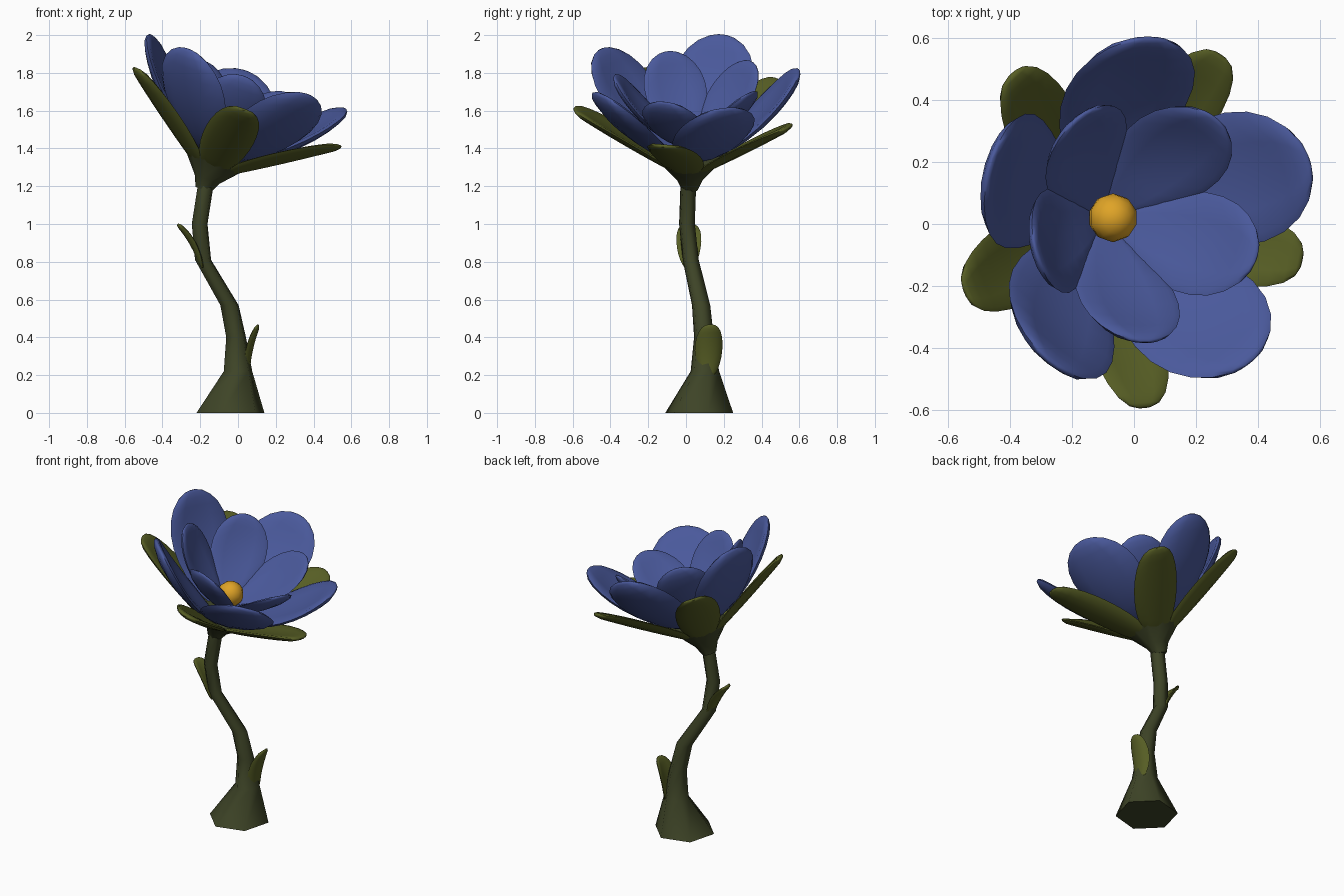
import bpy, bmesh, math
from mathutils import Vector, Matrix

cube = bpy.data.objects.get("Cube")
if cube:
    bpy.data.objects.remove(cube, do_unlink=True)


def material(name, rgb):
    m = bpy.data.materials.new(name)
    m.use_nodes = True
    m.diffuse_color = (*rgb, 1)
    m.node_tree.nodes["Principled BSDF"].inputs["Base Color"].default_value = (*rgb, 1)
    return m


BLUE = material("petal blue", (0.068, 0.1, 0.33))
OLIVE = material("leaf olive", (0.095, 0.112, 0.018))
DARK = material("stem green", (0.048, 0.058, 0.02))
GOLD = material("centre gold", (0.74, 0.37, 0.02))


def finish(bm, name, mat, angle=60):
    bmesh.ops.recalc_face_normals(bm, faces=bm.faces)
    mesh = bpy.data.meshes.new(name)
    bm.to_mesh(mesh)
    bm.free()
    mesh.materials.append(mat)
    ob = bpy.data.objects.new(name, mesh)
    bpy.context.collection.objects.link(ob)
    bpy.ops.object.select_all(action='DESELECT')
    ob.select_set(True)
    bpy.context.view_layer.objects.active = ob
    bpy.ops.object.shade_smooth_by_angle(angle=math.radians(angle))
    return ob


def loft(rings, name, mat, angle=60):
    """Skin a list of closed rings and cap both ends."""
    bm = bmesh.new()
    loops = [[bm.verts.new(p) for p in ring] for ring in rings]
    n = len(loops[0])
    for a, b in zip(loops, loops[1:]):
        for i in range(n):
            bm.faces.new((a[i], a[(i + 1) % n], b[(i + 1) % n], b[i]))
    bm.faces.new(loops[0])
    bm.faces.new(loops[-1])
    return finish(bm, name, mat, angle)


def blade(name, mat, path, side, half, thick, cup, p, q, frame=Matrix()):
    """Leaf-shaped blade along a three-point curve; p and q shape base and tip."""
    a, b, c = (Vector(v) for v in path)
    side = Vector(side)
    peak = p / (p + q)
    top = peak ** p * (1 - peak) ** q
    rows, n = 12, 12
    rings = []
    for k in range(rows + 1):
        s = 0.03 + 0.968 * (1 - math.cos(math.pi * k / rows)) / 2
        mid = a * (1 - s) ** 2 + b * 2 * s * (1 - s) + c * s * s
        tangent = ((b - a) * (1 - s) + (c - b) * s).normalized()
        normal = tangent.cross(side)
        f = s ** p * (1 - s) ** q / top
        ring = []
        for j in range(n):
            t = 2 * math.pi * j / n
            x, y = math.cos(t), math.sin(t)
            y = math.copysign(abs(y) ** 0.7, y)
            lift = cup * (f * x) ** 2 + thick * y * min(1, 1.6 * f)
            ring.append(frame @ (mid + side * (x * half * f) + normal * lift))
        rings.append(ring)
    return loft(rings, name, mat)


# Stem: six-sided tube with a flared foot
stem = [(-0.04, 0.07, 0, 0.186), (0.0, 0.1, 0.22, 0.078), (-0.01, 0.095, 0.4, 0.054),
        (-0.045, 0.08, 0.57, 0.05), (-0.185, 0.025, 0.81, 0.044),
        (-0.203, 0.005, 1.0, 0.043), (-0.172, 0.012, 1.2, 0.043), (-0.15, 0.02, 1.27, 0.05)]
rings = []
for x, y, z, r in stem:
    rings.append([(x + r * math.cos(t), y + r * math.sin(t), z)
                  for t in (math.radians(15 + 60 * i) for i in range(6))])
loft(rings, "stem", DARK, 75)

# Two small leaves hugging the stem
blade("lower_leaf", OLIVE, [(0.05, 0.115, 0.18), (0.05, 0.115, 0.32), (0.108, 0.13, 0.468)],
      (0, 1, 0), 0.073, 0.012, 0.025, 0.5, 0.4)
blade("upper_leaf", OLIVE, [(-0.185, 0.015, 0.76), (-0.235, 0.015, 0.91), (-0.32, 0.015, 1.0)],
      (0, -1, 0), 0.066, 0.012, 0.02, 0.5, 0.4)

# Flower head frame, leaning towards +x
head = Matrix.Translation((-0.178, 0.02, 1.2)) @ Matrix.Rotation(math.radians(20.8), 4, 'Y')

# Calyx cup under the petals
cup_rings = []
for r, w in [(0.042, -0.02), (0.07, 0.04), (0.18, 0.165), (0.06, 0.2)]:
    cup_rings.append([head @ Vector((r * math.cos(t), r * math.sin(t), w))
                      for t in (2 * math.pi * i / 10 for i in range(10))])
loft(cup_rings, "calyx", DARK)


# Whorls: name, colour, first angle, (radius, height) path, half width, thickness, cup, p, q
whorls = [
    ("sepal", OLIVE, 59, [(0.07, 0.1), (0.35, 0.27), (0.615, 0.455)], 0.135, 0.018, 0.03, 0.35, 0.35),
    ("outer_petal", BLUE, 18.5, [(0.06, 0.16), (0.43, 0.35), (0.58, 0.65)], 0.22, 0.025, 0.035, 0.75, 0.5),
    ("inner_petal", BLUE, 53, [(0.02, 0.23), (0.29, 0.38), (0.4, 0.62)], 0.17, 0.02, 0.03, 0.7, 0.5),
]
for name, mat, start, path, half, thick, cup, p, q in whorls:
    for i in range(5):
        spin = head @ Matrix.Rotation(math.radians(start + 72 * i), 4, 'Z')
        blade(f"{name}_{i + 1}", mat, [(r, 0, w) for r, w in path], (0, 1, 0),
              half, thick, cup, p, q, spin)

# Round centre
bm = bmesh.new()
bmesh.ops.create_uvsphere(bm, u_segments=10, v_segments=8, radius=0.079,
                          matrix=head @ Matrix.Translation((0, 0, 0.31)))
finish(bm, "flower_centre", GOLD)
